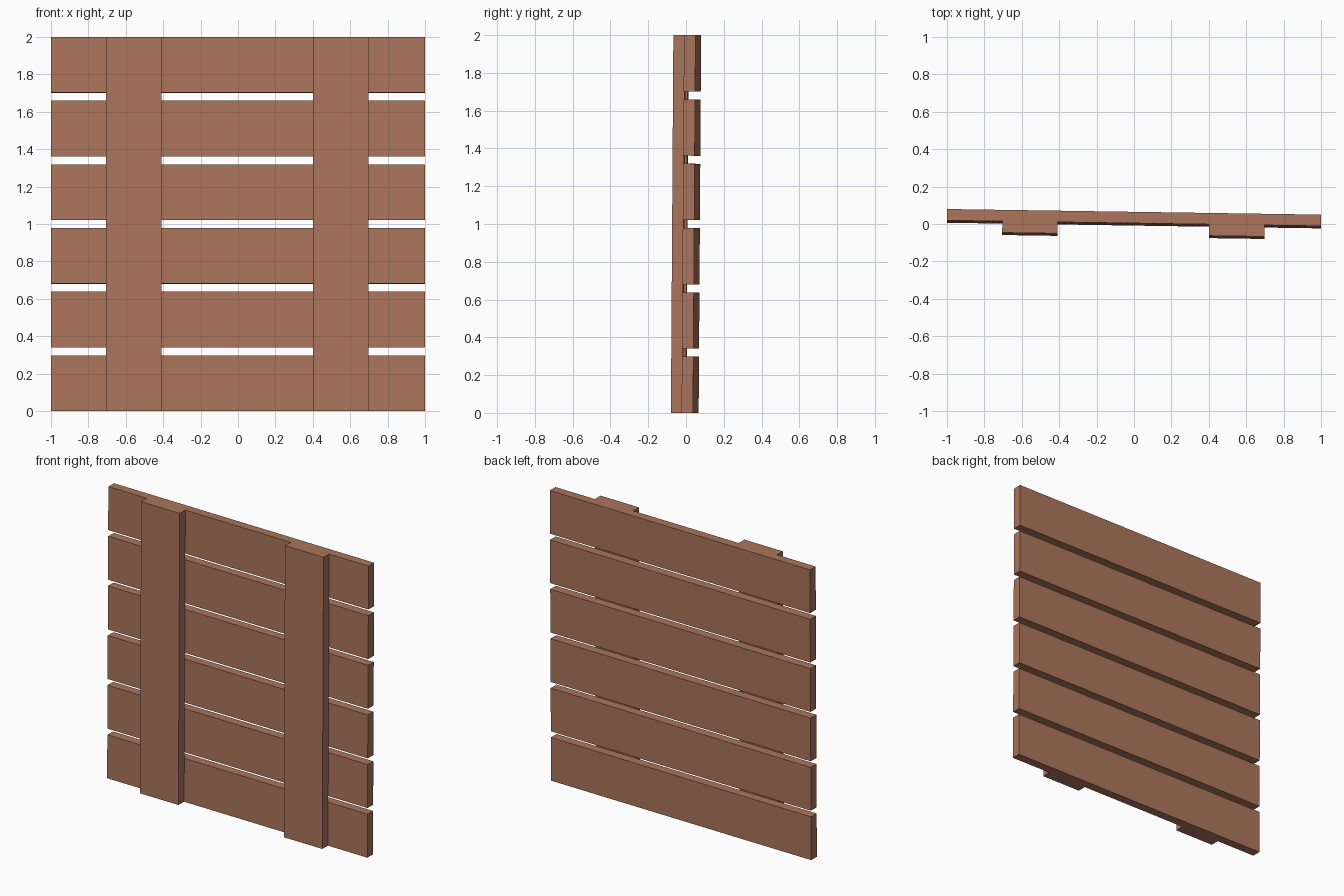
import bpy, bmesh
from mathutils import Matrix, Vector

if "Cube" in bpy.data.objects:
    bpy.data.objects.remove(bpy.data.objects["Cube"])

wood = bpy.data.materials.new("reddish brown wood")
wood.diffuse_color = (0.407, 0.178, 0.105, 1)
wood.use_nodes = True
wood.node_tree.nodes["Principled BSDF"].inputs["Base Color"].default_value = wood.diffuse_color

# The whole panel leans and turns very slightly
TILT = (Matrix.Translation((0, 0, 1)) @ Matrix.Rotation(-0.015, 4, 'Z')
        @ Matrix.Rotation(-0.0065, 4, 'X') @ Matrix.Translation((0, 0, -1)))


def board(name, x0, x1, y0, y1, z0, z1):
    lo, hi = Vector((x0, y0, z0)), Vector((x1, y1, z1))
    bm = bmesh.new()
    bmesh.ops.create_cube(bm, size=1)
    for v in bm.verts:
        v.co = TILT @ Vector([lo[i] + (v.co[i] + 0.5) * (hi[i] - lo[i]) for i in range(3)])
    mesh = bpy.data.meshes.new(name)
    bm.to_mesh(mesh)
    bm.free()
    mesh.materials.append(wood)
    bpy.context.collection.objects.link(bpy.data.objects.new(name, mesh))


# Six horizontal planks with gaps between them
HEIGHT = 0.298
PITCH = (2 - HEIGHT) / 5
for i in range(6):
    board(f"plank_{i + 1}", -1, 1, -0.002, 0.0585, i * PITCH, i * PITCH + HEIGHT)

# Two upright battens on the front
for name, x0 in (("left_batten", -0.704), ("right_batten", 0.402)):
    board(name, x0, x0 + 0.296, -0.063, -0.002, 0, 2)
